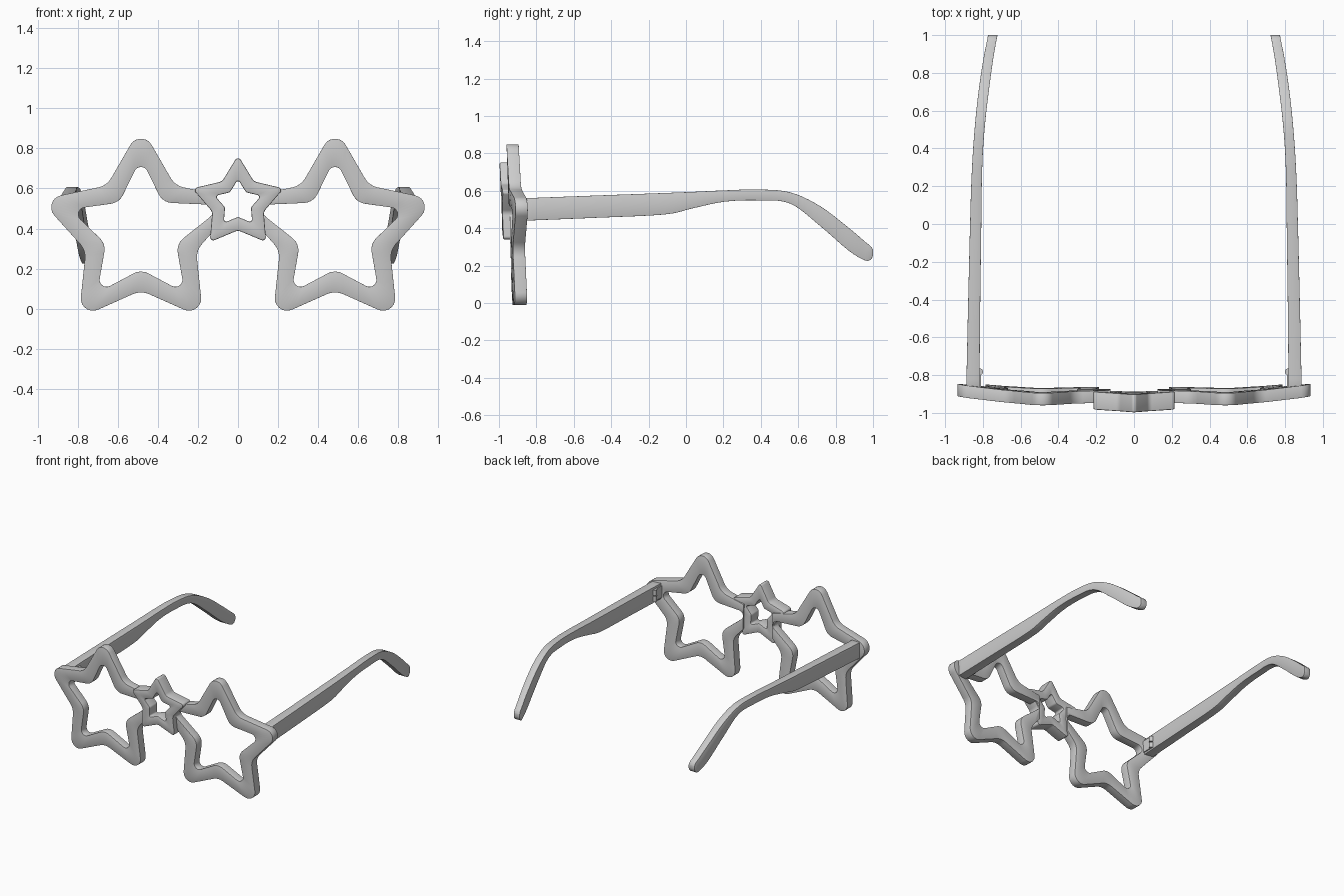
import bpy, bmesh
from math import radians, sin, cos, pi
from mathutils import Vector

if "Cube" in bpy.data.objects:
    bpy.data.objects.remove(bpy.data.objects["Cube"])


def finish(bm, name, bevel=0.0, mirror=False):
    """Turn a bmesh into a smooth-shaded object, optionally bevelled and mirrored."""
    bmesh.ops.recalc_face_normals(bm, faces=bm.faces)
    me = bpy.data.meshes.new(name)
    bm.to_mesh(me)
    bm.free()
    ob = bpy.data.objects.new(name, me)
    bpy.context.collection.objects.link(ob)
    if bevel:
        m = ob.modifiers.new("bevel", 'BEVEL')
        m.width, m.segments, m.limit_method = bevel, 2, 'ANGLE'
        m.angle_limit = radians(40)
    if mirror:
        m = ob.modifiers.new("mirror", 'MIRROR')
        m.use_mirror_merge = False
    bpy.ops.object.select_all(action='DESELECT')
    ob.select_set(True)
    bpy.context.view_layer.objects.active = ob
    bpy.ops.object.convert(target='MESH')
    bpy.ops.object.shade_smooth_by_angle(angle=radians(35))
    return ob


def star(cx, cz, tip, notch, tip_r, notch_r, left_tip=None, n=8):
    """Five-pointed star outline whose corners are rounded with true arcs."""
    corners = []
    for i in range(10):
        a = pi / 2 - i * pi / 5
        r = notch if i % 2 else tip
        if i == 8 and left_tip:
            r = left_tip
        corners.append(Vector((cx + r * cos(a), cz + r * sin(a))))
    pts = []
    for i, c in enumerate(corners):
        rad = notch_r if i % 2 else tip_r
        u = (corners[i - 1] - c).normalized()
        v = (corners[(i + 1) % 10] - c).normalized()
        half = u.angle(v) / 2
        mid = c + (u + v).normalized() * (rad / sin(half))
        start = (c + u * (rad / abs(sin(half)) * cos(half))) - mid
        end = (c + v * (rad / abs(sin(half)) * cos(half))) - mid
        for k in range(n):
            t = k / (n - 1)
            ang = start.angle(end)
            d = (start * sin((1 - t) * ang) + end * sin(t * ang)) / sin(ang)
            pts.append(mid + d)
    return pts


def star_ring(outer, inner, front, depth):
    """Solid ring between two matching outlines; front(x, z) gives the front y."""
    bm = bmesh.new()
    loops = []
    for pts, off in ((outer, 0), (inner, 0), (inner, depth), (outer, depth)):
        loops.append([bm.verts.new((p.x, front(p.x, p.y) + off, p.y)) for p in pts])
    n = len(outer)
    for a in range(4):
        A, B = loops[a], loops[(a + 1) % 4]
        for i in range(n):
            j = (i + 1) % n
            bm.faces.new((A[i], A[j], B[j], B[i]))
    return bm


def spline(rows, steps=5):
    """Catmull-Rom interpolation through rows of numbers."""
    out = []
    for i in range(len(rows) - 1):
        p0, p1 = rows[max(i - 1, 0)], rows[i]
        p2, p3 = rows[i + 1], rows[min(i + 2, len(rows) - 1)]
        for k in range(steps):
            t = k / steps
            out.append([b + 0.5 * t * (c - a + t * (2*a - 5*b + 4*c - d + t * (3*(b - c) + d - a)))
                        for a, b, c, d in zip(p0, p1, p2, p3)])
    out.append(list(rows[-1]))
    return out


# Star lens frames, leaning and wrapping back, cut off behind the bridge star
def frame_front(x, z):
    dx = (x - 0.485) / 0.445
    return -0.93 - 0.035 * z + (0.036 if dx > 0 else 0.008) * dx * dx


bm = star_ring(star(0.485, 0.38, 0.53, 0.29, 0.061, 0.10),
               star(0.485, 0.38, 0.372, 0.185, 0.035, 0.08, left_tip=0.44),
               frame_front, 0.065)
cut = bmesh.ops.bisect_plane(bm, geom=bm.verts[:] + bm.edges[:] + bm.faces[:],
                             plane_co=(0.125, 0, 0), plane_no=(-1, 0, 0), clear_outer=True)
bmesh.ops.holes_fill(bm, edges=[e for e in bm.edges if e.is_boundary])
finish(bm, "star_lens_frames", 0.01, True)

# Small star over the bridge
bm = star_ring(star(0, 0.526, 0.24, 0.135, 0.016, 0.04),
               star(0, 0.526, 0.121, 0.068, 0.012, 0.02),
               lambda x, z: -0.967 - 0.04 * z + 0.2 * x * x, 0.095)
finish(bm, "bridge_star", 0.006)

# Temple arms: y, bottom z, top z, inner x, outer x
sections = [
    (-0.87, 0.44, 0.56, 0.818, 0.888),
    (-0.50, 0.455, 0.574, 0.815, 0.880),
    (-0.12, 0.473, 0.588, 0.810, 0.871),
    (0.03, 0.505, 0.594, 0.808, 0.867),
    (0.20, 0.541, 0.602, 0.806, 0.862),
    (0.38, 0.549, 0.607, 0.800, 0.853),
    (0.556, 0.532, 0.592, 0.786, 0.839),
    (0.717, 0.412, 0.518, 0.767, 0.821),
    (0.87, 0.280, 0.402, 0.746, 0.798),
    (0.957, 0.228, 0.328, 0.731, 0.781),
    (0.988, 0.233, 0.303, 0.725, 0.775),
    (1.0, 0.255, 0.282, 0.723, 0.773),
]
bm = bmesh.new()
prev = None
for y, lo, hi, xi, xo in spline(sections):
    ring = [bm.verts.new(p) for p in ((xi, y, lo), (xo, y, lo), (xo, y, hi), (xi, y, hi))]
    if prev:
        for i in range(4):
            j = (i + 1) % 4
            bm.faces.new((prev[i], prev[j], ring[j], ring[i]))
    else:
        bm.faces.new(ring)
    prev = ring
bm.faces.new(prev)
finish(bm, "temple_arms", 0.008, True)

# Hinges: thin leaf and two knuckles on the inside of each arm
bm = bmesh.new()
leaf = bmesh.ops.create_cube(bm, size=1)["verts"]
bmesh.ops.scale(bm, vec=(0.014, 0.085, 0.09), verts=leaf)
bmesh.ops.translate(bm, vec=(0.816, -0.825, 0.5), verts=leaf)
for z in (0.476, 0.524):
    knuckle = bmesh.ops.create_cone(bm, cap_ends=True, segments=16, radius1=0.018,
                                    radius2=0.018, depth=0.04)["verts"]
    bmesh.ops.translate(bm, vec=(0.817, -0.782, z), verts=knuckle)
finish(bm, "hinges", 0, True)
